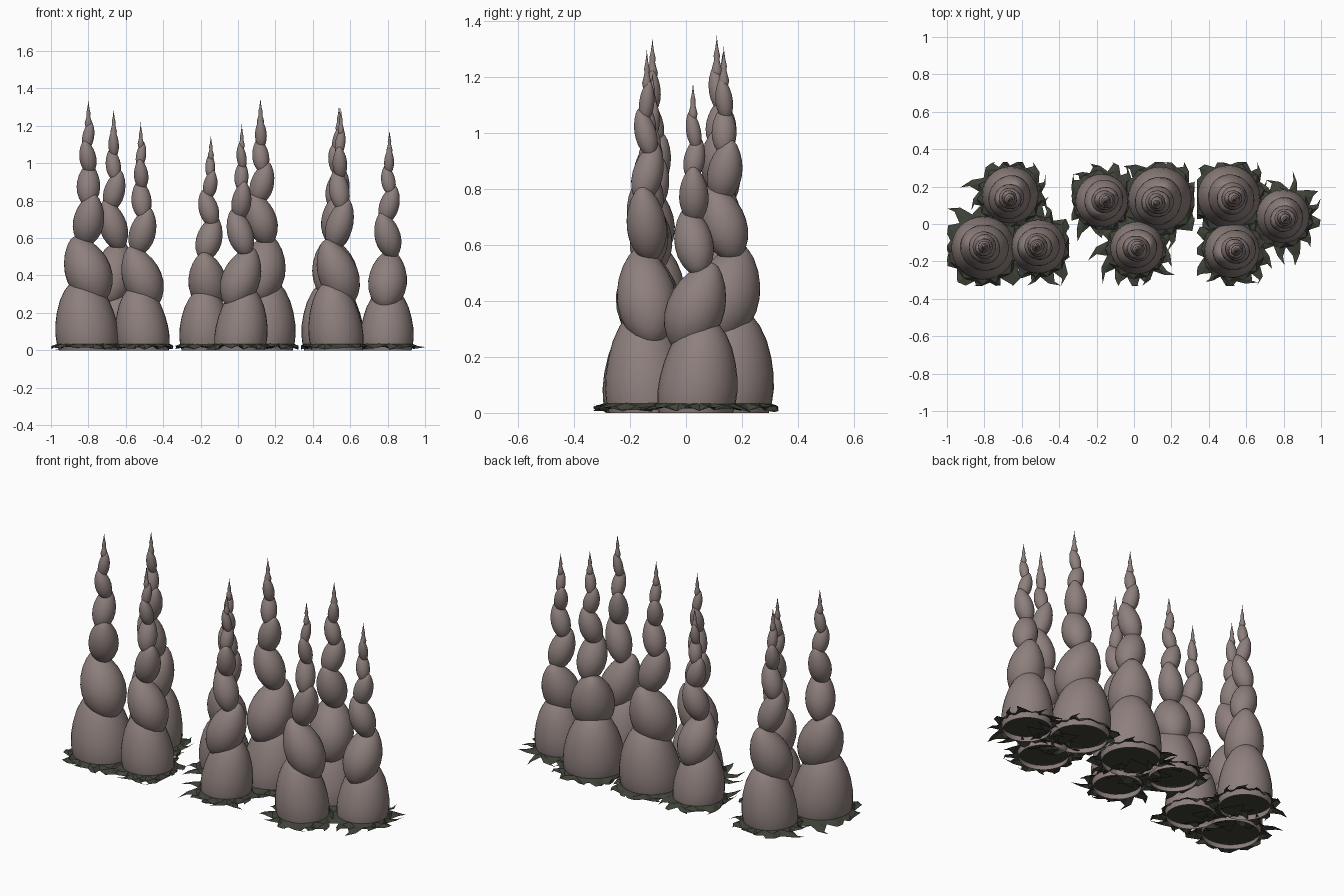
import bpy, bmesh, math, random
from mathutils import Vector, Matrix

if "Cube" in bpy.data.objects:
    bpy.data.objects.remove(bpy.data.objects["Cube"])

random.seed(7)


def material(name, rgb):
    m = bpy.data.materials.new(name)
    m.diffuse_color = (*rgb, 1)
    m.use_nodes = True
    m.node_tree.nodes["Principled BSDF"].inputs["Base Color"].default_value = m.diffuse_color
    return m


stone = material("mauve_flesh", (0.27, 0.215, 0.205))
moss = material("dark_moss", (0.05, 0.055, 0.04))

# Spires: base x, base y, base radius, tip x, tip y, height, lean azimuth of second bulb
clusters = [
    ((-1.0, -0.345), [(-0.80, -0.13, 0.170, -0.80, -0.12, 1.34, 165),
                      (-0.505, -0.12, 0.145, -0.52, -0.12, 1.22, 190),
                      (-0.665, 0.15, 0.152, -0.665, 0.13, 1.29, 60)]),
    ((-0.335, 0.325), [(-0.17, 0.13, 0.142, -0.145, 0.125, 1.15, 250),
                       (0.135, 0.13, 0.170, 0.12, 0.11, 1.35, 60),
                       (0.01, -0.13, 0.142, 0.02, -0.135, 1.21, 20)]),
    ((0.335, 1.0), [(0.51, 0.14, 0.168, 0.54, 0.135, 1.31, 120),
                    (0.795, 0.035, 0.143, 0.81, 0.025, 1.18, 75),
                    (0.53, -0.14, 0.147, 0.55, -0.14, 1.30, 200)]),
]

# Bulbs: bottom and top as part of the height, radius as part of base radius, tilt
bulbs = [(0.00, 0.29, 1.00, 0), (0.175, 0.465, 0.725, 22), (0.41, 0.63, 0.485, 18),
         (0.57, 0.75, 0.37, 16), (0.70, 0.84, 0.265, 14), (0.795, 0.915, 0.185, 10),
         (0.875, 1.00, 0.115, 0)]
BASE = [(0, 0.93), (0.1, 0.98), (0.22, 1.0), (0.36, 0.975), (0.52, 0.90), (0.68, 0.78),
        (0.82, 0.61), (0.92, 0.42), (0.98, 0.2), (1, 0)]
EGG = [(0, 0), (0.03, 0.32), (0.1, 0.58), (0.2, 0.8), (0.32, 0.95), (0.45, 1.0),
       (0.58, 0.96), (0.7, 0.85), (0.82, 0.66), (0.92, 0.42), (0.98, 0.2), (1, 0)]
TIP = [(0, 0), (0.1, 0.7), (0.25, 1.0), (0.38, 0.7), (0.47, 0.5), (0.57, 0.58),
       (0.7, 0.32), (0.85, 0.12), (1, 0)]


def lathe(bm, profile, z0, z1, r, move, sides=32):
    """Spin a profile around z and place each point with move()."""
    rings = []
    for t, k in profile:
        z = z0 + (z1 - z0) * t
        n = sides if k else 1
        rings.append([bm.verts.new(move(Vector((
            r * k * math.cos(2 * math.pi * i / sides),
            r * k * math.sin(2 * math.pi * i / sides), z)))) for i in range(n)])
    for a, b in zip(rings, rings[1:]):
        for i in range(sides):
            j = (i + 1) % sides
            ring = [a[i % len(a)], a[j % len(a)], b[j % len(b)], b[i % len(b)]]
            bm.faces.new(list(dict.fromkeys(ring)))


def finish(bm, name, mat):
    me = bpy.data.meshes.new(name)
    bm.to_mesh(me)
    bm.free()
    me.materials.append(mat)
    ob = bpy.data.objects.new(name, me)
    bpy.context.collection.objects.link(ob)
    return ob


def spire(name, x, y, r, tx, ty, h, azimuth):
    bm = bmesh.new()
    for n, (f0, f1, k, tilt) in enumerate(bulbs):
        az = math.radians(azimuth + max(0, n - 1) * 140)
        d = Vector((math.cos(az), math.sin(az), 0))
        mid = Vector((0, 0, h * (f0 + f1) / 2))
        rot = Matrix.Rotation(math.radians(tilt), 3, Vector((0, 0, 1)).cross(d))
        f = (f0 + f1) / 2 if n < 6 else 1
        axis = Vector((x, y, 0)).lerp(Vector((tx, ty, 0)), 0 if n == 0 else f)

        def move(p):
            if n == 0:
                return p + axis + d * p.z * 0.08
            return rot @ (p - mid) + mid + axis + d * (0.005 if n < 5 else 0)

        lathe(bm, BASE if n == 0 else TIP if n == 6 else EGG, h * f0, h * f1, r * k, move)
    ob = finish(bm, name, stone)
    for p in ob.data.polygons:
        p.use_smooth = True


def skirt(name, x, y, r, xlim, spikes=13):
    """Ragged collar with curved thorns around a spire foot."""
    bm = bmesh.new()
    step = 2 * math.pi / spikes

    def vert(rad, a, z):
        # shorten anything that would leave the cluster's footprint
        while rad > r * 0.9:
            px, py = x + rad * math.cos(a), y + rad * math.sin(a)
            if xlim[0] <= px <= xlim[1] and abs(py) <= 0.332:
                break
            rad -= 0.004
        return bm.verts.new((x + rad * math.cos(a), y + rad * math.sin(a), z))

    inner, outer = [], []
    for i in range(spikes):
        a = step * (i + random.uniform(-0.25, 0.25))
        inner.append(vert(r * 0.96, a, 0.035))
        outer.append((vert(r * random.uniform(1.06, 1.15), a, random.uniform(0.004, 0.018)), a))
    for i in range(spikes):
        j = (i + 1) % spikes
        (va, a), (vb, b) = outer[i], outer[j]
        if b < a:
            b += 2 * math.pi
        mid = (a + b) / 2
        bend = random.choice((-1, 1)) * random.uniform(0.2, 0.65) * step
        length = r * random.uniform(0.3, 0.75)
        w = (b - a) * 0.17
        z = random.uniform(0.004, 0.03)
        ridge = vert(r * 1.15, mid, 0.024)
        ca = vert(r * 1.12 + length * 0.5, mid + bend * 0.25 - w, z * 0.8)
        cb = vert(r * 1.12 + length * 0.5, mid + bend * 0.25 + w, z * 0.8)
        tip = vert(r * 1.12 + length, mid + bend, z)
        for f in ((inner[i], va, ridge), (inner[i], ridge, inner[j]), (inner[j], ridge, vb),
                  (va, ca, ridge), (ridge, ca, cb), (ridge, cb, vb), (ca, tip, cb)):
            bm.faces.new(f)
    # moss sheet closing the hollow foot from below
    bm.faces.new(inner)
    finish(bm, name, moss)


for c, (xlim, items) in enumerate(clusters, 1):
    for s, item in enumerate(items, 1):
        spire(f"spire_{c}_{s}", *item)
        skirt(f"thorn_collar_{c}_{s}", *item[:3], xlim)
    # moss patch joining the three collars
    bm = bmesh.new()
    bm.faces.new([bm.verts.new((p[0], p[1], 0.02)) for p in items])
    finish(bm, f"moss_patch_{c}", moss)
